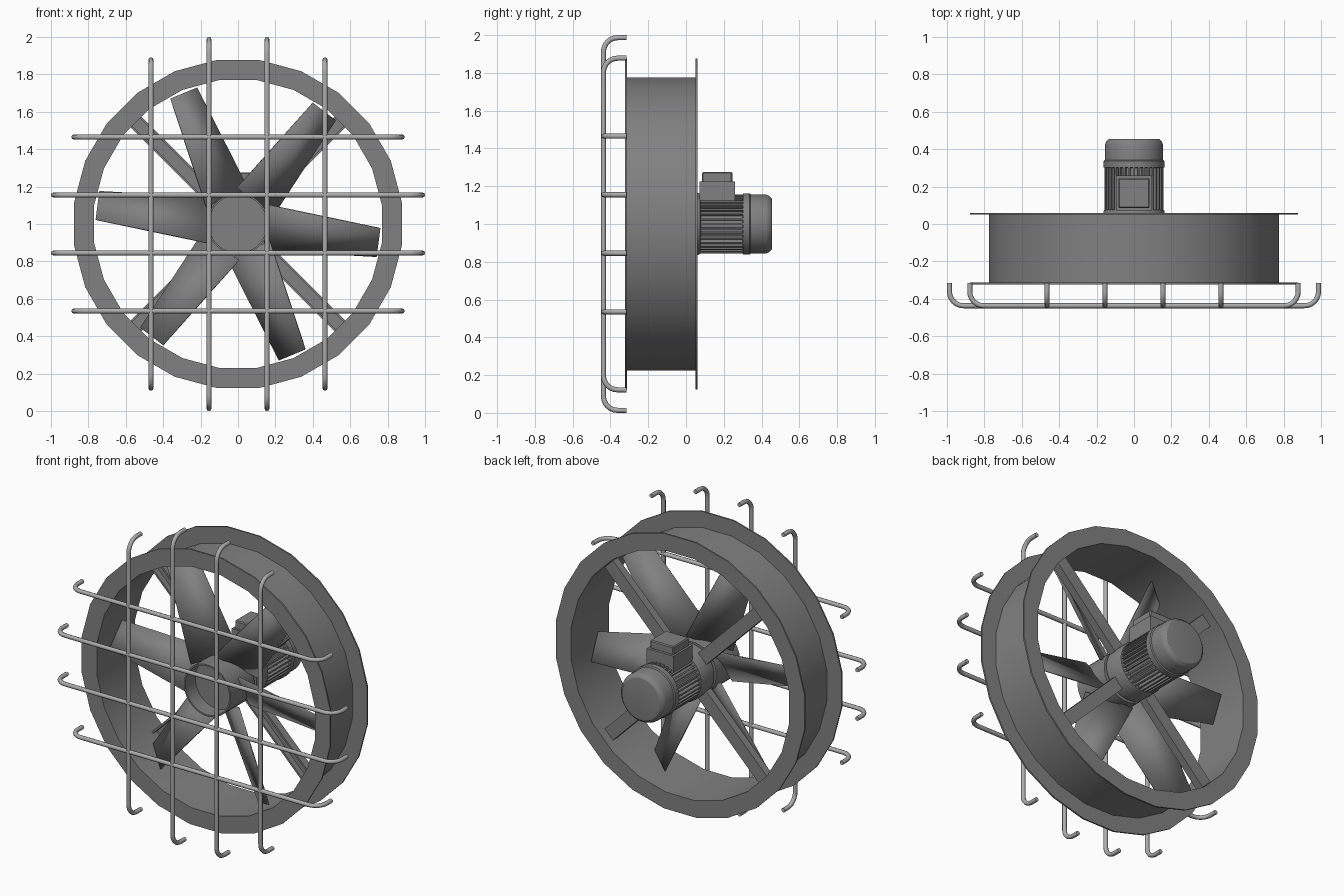
import bpy, bmesh, math
from math import sin, cos, pi, radians
from mathutils import Matrix, Vector

if "Cube" in bpy.data.objects:
    bpy.data.objects.remove(bpy.data.objects["Cube"])

CZ = 1.0  # height of the fan axis (axis runs along y)


def make_mat(name, v):
    m = bpy.data.materials.new(name)
    m.diffuse_color = (v, v, v, 1)
    m.use_nodes = True
    m.node_tree.nodes["Principled BSDF"].inputs["Base Color"].default_value = m.diffuse_color
    return m


DARK = make_mat("dark_grey", .22)
ROD = make_mat("rod_grey", .42)


def select_only(ob):
    bpy.ops.object.select_all(action='DESELECT')
    ob.select_set(True)
    bpy.context.view_layer.objects.active = ob


def finish(bm, name, angle=30):
    bmesh.ops.recalc_face_normals(bm, faces=bm.faces)
    me = bpy.data.meshes.new(name)
    bm.to_mesh(me)
    bm.free()
    me.materials.append(DARK)
    ob = bpy.data.objects.new(name, me)
    bpy.context.collection.objects.link(ob)
    select_only(ob)
    bpy.ops.object.shade_smooth_by_angle(angle=radians(angle))
    return ob


def revolve(name, profile, n, closed=False):
    """Spin a (radius, y) profile around the fan axis; open ends are capped."""
    bm = bmesh.new()
    rings = []
    for r, y in profile:
        rings.append([bm.verts.new((r * sin(2 * pi * (i + .5) / n), y,
                                    CZ + r * cos(2 * pi * (i + .5) / n))) for i in range(n)])
    pairs = list(zip(rings, rings[1:]))
    if closed:
        pairs.append((rings[-1], rings[0]))
    else:
        bm.faces.new(rings[0])
        bm.faces.new(rings[-1])
    for a, b in pairs:
        for i in range(n):
            j = (i + 1) % n
            bm.faces.new((a[i], a[j], b[j], b[i]))
    return finish(bm, name)


def add_box(bm, lo, hi, mat=Matrix()):
    lo, hi = Vector(lo), Vector(hi)
    m = mat @ Matrix.Translation((lo + hi) / 2) @ Matrix.Diagonal((*(hi - lo), 1))
    return bmesh.ops.create_cube(bm, size=1, matrix=m)['verts']


def spoke(angle):
    """Local x points outward from the fan axis at this angle."""
    return Matrix.Translation((0, 0, CZ)) @ Matrix.Rotation(-radians(angle), 4, 'Y')


# Duct with a flange at each end
revolve("duct", [(.776, -.323), (.884, -.323), (.884, -.313), (.781, -.313),
                 (.781, .05), (.884, .05), (.884, .06), (.776, .06)], 24, True)

# Cup-shaped hub and shaft
revolve("hub", [(.165, -.07), (.165, -.31), (.155, -.31), (.155, -.21)], 32)
revolve("shaft", [(.05, -.10), (.05, .07)], 24)

# Six flat, tapering, pitched blades
for k in range(6):
    bm = bmesh.new()
    m = spoke(-7.5 + 60 * k)
    rows = []
    for r, half in ((.15, .122), (.758, .076)):
        rows.append([bm.verts.new(m @ Vector((r, -.155 - s * half * .65, s * half)))
                     for s in (-1, 1)])
    a, b = rows
    bm.faces.new((a[0], a[1], b[1], b[0]))
    ob = finish(bm, f"blade_{k + 1}")
    mod = ob.modifiers.new("thickness", 'SOLIDIFY')
    mod.thickness = .008
    mod.offset = 0

# Four channel-section struts carrying the motor
for k in range(4):
    bm = bmesh.new()
    m = spoke(45 + 90 * k)
    add_box(bm, (.10, -.012, -.041), (.773, .0, .041), m)
    for s in (-1, 1):
        add_box(bm, (.10, -.05, s * .035 - .006), (.773, -.01, s * .035 + .006), m)
    finish(bm, f"strut_{k + 1}")

# Motor: mounting flange, core, fan cover
revolve("motor_flange", [(.165, -.05), (.165, .062), (.16, .075), (.14, .08)], 32)
revolve("motor_core", [(.135, .07), (.135, .32)], 32)
revolve("motor_fan_cover", [(.15, .30), (.163, .302), (.163, .337), (.156, .342),
                            (.156, .425), (.15, .44), (.135, .454), (.13, .455)], 32)

# Cooling fins around the core
bm = bmesh.new()
for k in range(36):
    add_box(bm, (.12, .075, -.005), (.157, .302, .005), spoke(10 * k))
finish(bm, "motor_fins")

# Terminal box with lid
bm = bmesh.new()
add_box(bm, (-.095, .072, CZ + .11), (.095, .26, CZ + .225))
finish(bm, "terminal_box")
bm = bmesh.new()
add_box(bm, (-.083, .085, CZ + .22), (.083, .245, CZ + .275))
bmesh.ops.bevel(bm, geom=bm.edges[:], offset=.006, segments=1, affect='EDGES')
finish(bm, "terminal_box_lid")


# Guard grille of rods with hooked ends
def guard_rod(name, offset, half, vertical):
    y0, y1, rad = -.437, -.315, .075
    side = [(half, y1)]
    for i in range(7):
        a = pi / 2 * i / 6
        side.append((half - rad + rad * cos(a), y0 + rad - rad * sin(a)))
    path = side + [(-u, y) for u, y in reversed(side)]
    cu = bpy.data.curves.new(name, 'CURVE')
    cu.dimensions = '3D'
    cu.bevel_depth = .0135
    cu.bevel_resolution = 2
    cu.use_fill_caps = True
    cu.materials.append(ROD)
    sp = cu.splines.new('POLY')
    sp.points.add(len(path) - 1)
    for p, (u, y) in zip(sp.points, path):
        p.co = (offset, y, CZ + u, 1) if vertical else (u, y, CZ + offset, 1)
    ob = bpy.data.objects.new(name, cu)
    bpy.context.collection.objects.link(ob)
    select_only(ob)
    bpy.ops.object.convert(target='MESH')
    bpy.ops.object.shade_smooth_by_angle(angle=radians(50))


for i, off in enumerate((-.465, -.155, .155, .465)):
    half = .9865 if abs(off) < .3 else .878
    guard_rod(f"guard_rod_vertical_{i + 1}", off, half, True)
    guard_rod(f"guard_rod_horizontal_{i + 1}", off, half, False)
